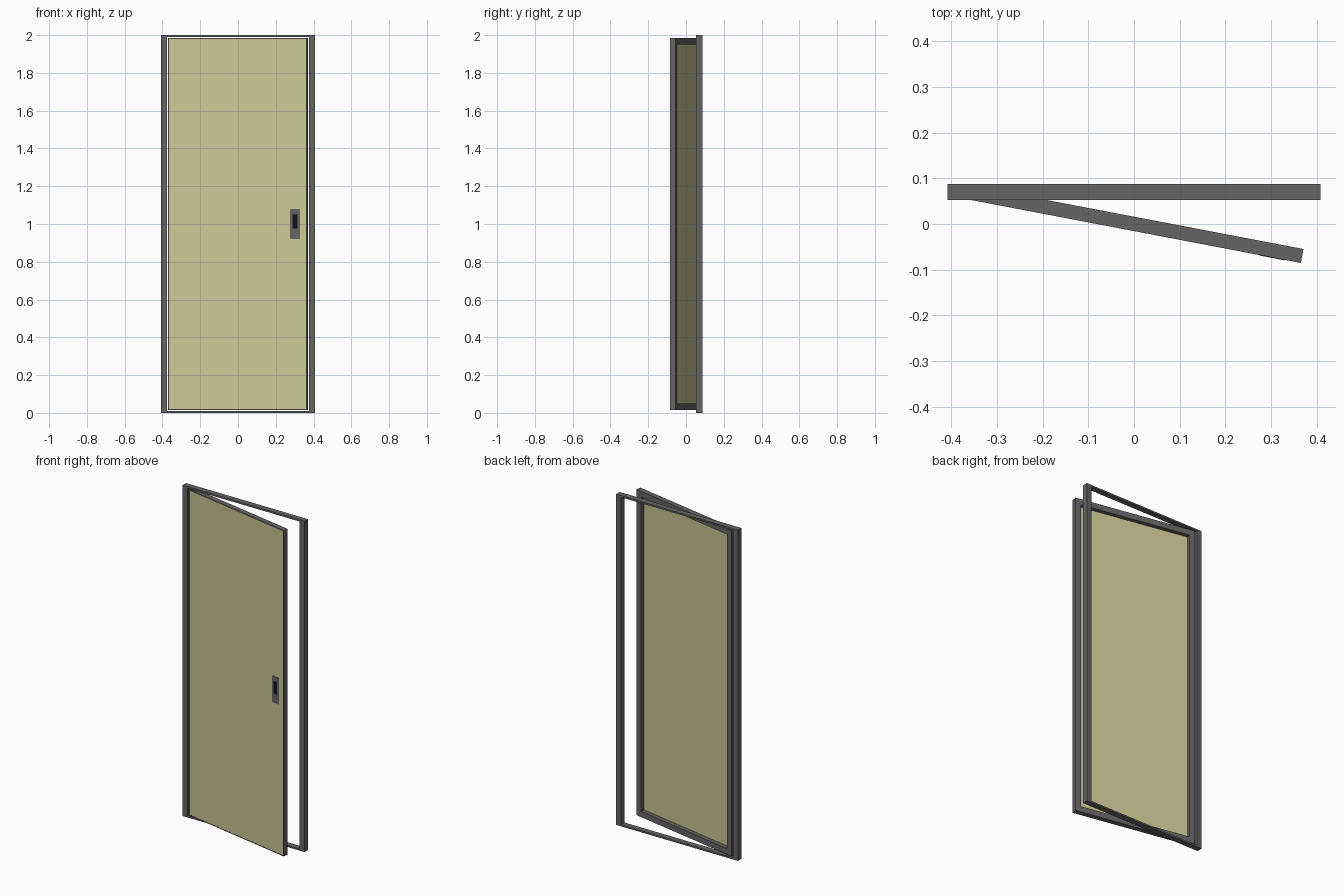
import bpy, math
from mathutils import Matrix

if "Cube" in bpy.data.objects:
    bpy.data.objects.remove(bpy.data.objects["Cube"])

def material(name, rgb):
    m = bpy.data.materials.new(name)
    m.diffuse_color = (*rgb, 1)
    m.use_nodes = True
    m.node_tree.nodes["Principled BSDF"].inputs["Base Color"].default_value = m.diffuse_color
    return m

STEEL = material("dark_steel", (0.13, 0.13, 0.13))
CREAM = material("cream_paint", (0.60, 0.57, 0.30))
BLACK = material("black", (0.006, 0.006, 0.006))

def add(name, verts, faces, mat, matrix):
    mesh = bpy.data.meshes.new(name)
    mesh.from_pydata(verts, [], faces)
    mesh.materials.append(mat)
    ob = bpy.data.objects.new(name, mesh)
    bpy.context.collection.objects.link(ob)
    ob.matrix_world = matrix
    return ob

def rect(x0, x1, z0, z1, y):
    return [(x0, y, z0), (x1, y, z0), (x1, y, z1), (x0, y, z1)]

def box(name, x, y, z, mat, matrix):
    verts = rect(*x, *z, y[0]) + rect(*x, *z, y[1])
    faces = [(0, 1, 2, 3), (7, 6, 5, 4)]
    faces += [(i, i + 4, (i + 1) % 4 + 4, (i + 1) % 4) for i in range(4)]
    return add(name, verts, faces, mat, matrix)

def ring(name, x, y, z, wx, wz, mat, matrix):
    """Mitred rectangular frame with side width wx and rail height wz."""
    inner = (x[0] + wx, x[1] - wx, z[0] + wz, z[1] - wz)
    verts = []
    for d in y:
        verts += rect(*x, *z, d) + rect(*inner, d)
    faces = []
    for i in range(4):
        j = (i + 1) % 4
        faces += [(i, j, j + 4, i + 4), (i + 12, j + 12, j + 8, i + 8),
                  (i, i + 8, j + 8, j), (i + 4, j + 4, j + 12, i + 12)]
    return add(name, verts, faces, mat, matrix)

WORLD = Matrix.Identity(4)
# door leaf swings open about its hinge edge
LEAF = Matrix.Translation((-0.37, 0.055, 0)) @ Matrix.Rotation(math.radians(-10.8), 4, 'Z')
W, T, Z0, Z1 = 0.748, 0.031, 0.015, 1.985

# fixed frame
ring("door_frame", (-0.408, 0.408), (0.053, 0.087), (0, 2), 0.033, 0.01, STEEL, WORLD)

# leaf: thin front lip, wide rear stiles and rails, thin panel
ring("leaf_lip", (0, W), (0, 0.006), (Z0, Z1), 0.006, 0.006, STEEL, LEAF)
ring("leaf_stiles_and_rails", (0, W), (0.006, T), (Z0, Z1), 0.035, 0.035, STEEL, LEAF)
box("leaf_panel", (0.006, W - 0.006), (0.0005, 0.006), (Z0 + 0.006, Z1 - 0.006), CREAM, LEAF)

# recessed pull: plate around a black pocket
hx, hz = 0.684, 1.0
ring("pull_plate", (hx - 0.028, hx + 0.028), (-0.001, 0.003), (hz - 0.08, hz + 0.08),
     0.014, 0.03, STEEL, LEAF)
box("pull_plate_base", (hx - 0.014, hx + 0.014), (-0.001, 0.003), (hz - 0.05, hz - 0.025), STEEL, LEAF)
box("pull_plate_top", (hx - 0.014, hx + 0.014), (-0.001, 0.003), (hz + 0.05, hz + 0.065), STEEL, LEAF)
box("pull_pocket", (hx - 0.014, hx + 0.014), (-0.0005, 0.003), (hz - 0.025, hz + 0.065), BLACK, LEAF)
